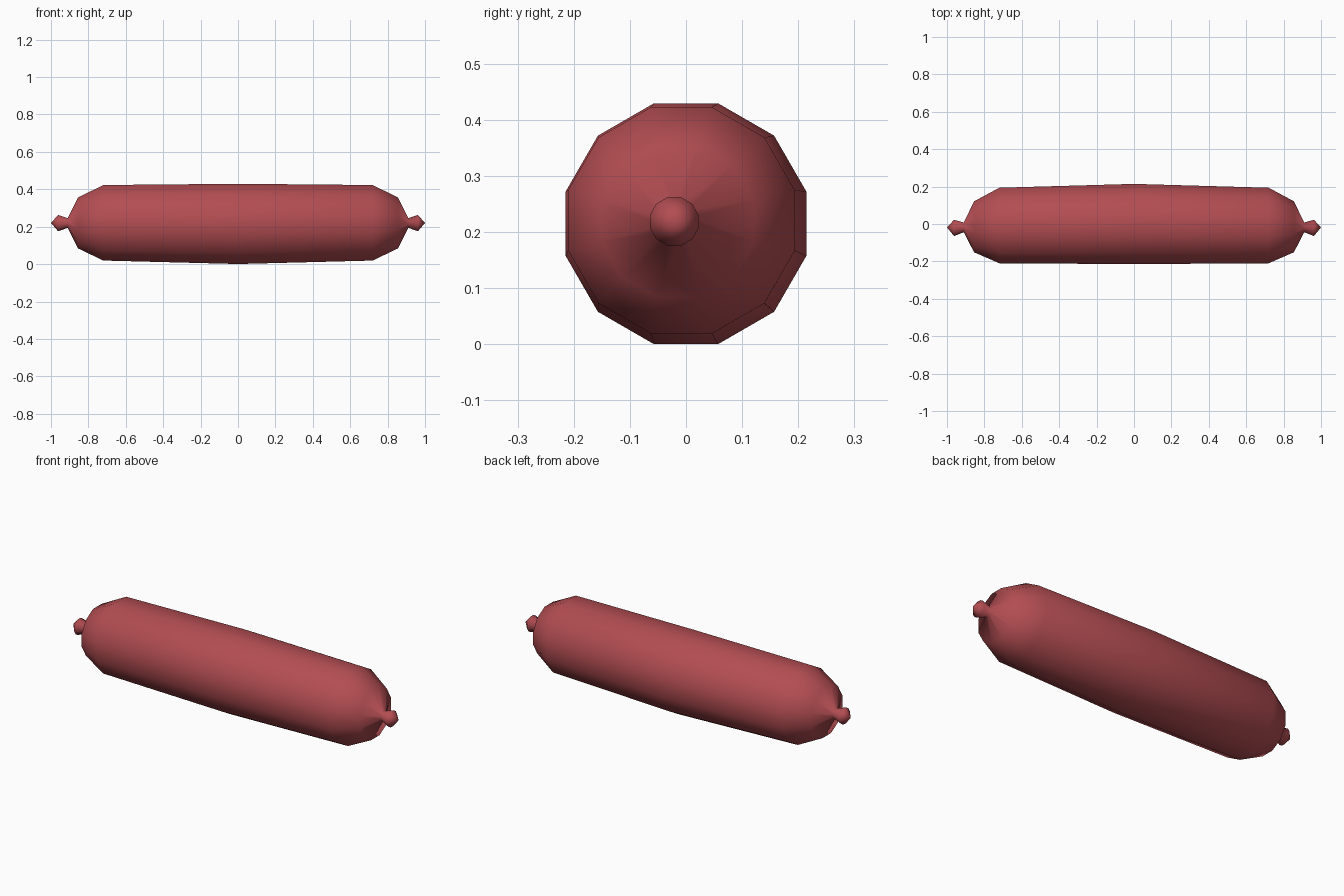
import bpy
import bmesh
from math import sin, cos, pi

if "Cube" in bpy.data.objects:
    bpy.data.objects.remove(bpy.data.objects["Cube"], do_unlink=True)

SIDES = 12

# Right half of the casing: x, radius, centre y, centre z
HALF = [
    (0.72, 0.209, -0.008, 0.221),
    (0.855, 0.141, -0.015, 0.220),
    (0.91, 0.027, -0.018, 0.220),
    (0.962, 0.045, -0.021, 0.219),
]
MIDDLE = (0.0, 0.222, 0.0, 0.215)
TIP = (1.0, -0.018, 0.220)


def casing_material():
    mat = bpy.data.materials.new("sausage_red")
    colour = (0.45, 0.075, 0.085, 1)
    mat.use_nodes = True
    mat.diffuse_color = colour
    mat.node_tree.nodes["Principled BSDF"].inputs["Base Color"].default_value = colour
    return mat


def add_ring(bm, x, radius, cy, cz):
    angles = [(i + 0.5) * 2 * pi / SIDES for i in range(SIDES)]
    return [bm.verts.new((x, cy + radius * cos(a), cz + radius * sin(a))) for a in angles]


# Sausage: rings joined from one knotted end to the other
bm = bmesh.new()
mirrored = [(-x, r, cy, cz) for x, r, cy, cz in reversed(HALF)]
rings = [add_ring(bm, *section) for section in mirrored + [MIDDLE] + HALF]
for a, b in zip(rings, rings[1:]):
    for i in range(SIDES):
        j = (i + 1) % SIDES
        bm.faces.new((a[i], a[j], b[j], b[i]))

# Pointed tips of the end knots
for ring, side in ((rings[0], -1), (rings[-1], 1)):
    tip = bm.verts.new((side * TIP[0], TIP[1], TIP[2]))
    for i in range(SIDES):
        bm.faces.new((ring[i], ring[(i + 1) % SIDES], tip))

bmesh.ops.recalc_face_normals(bm, faces=bm.faces)
for face in bm.faces:
    face.smooth = True
mesh = bpy.data.meshes.new("sausage")
bm.to_mesh(mesh)
bm.free()
mesh.materials.append(casing_material())
sausage = bpy.data.objects.new("sausage", mesh)
bpy.context.collection.objects.link(sausage)
